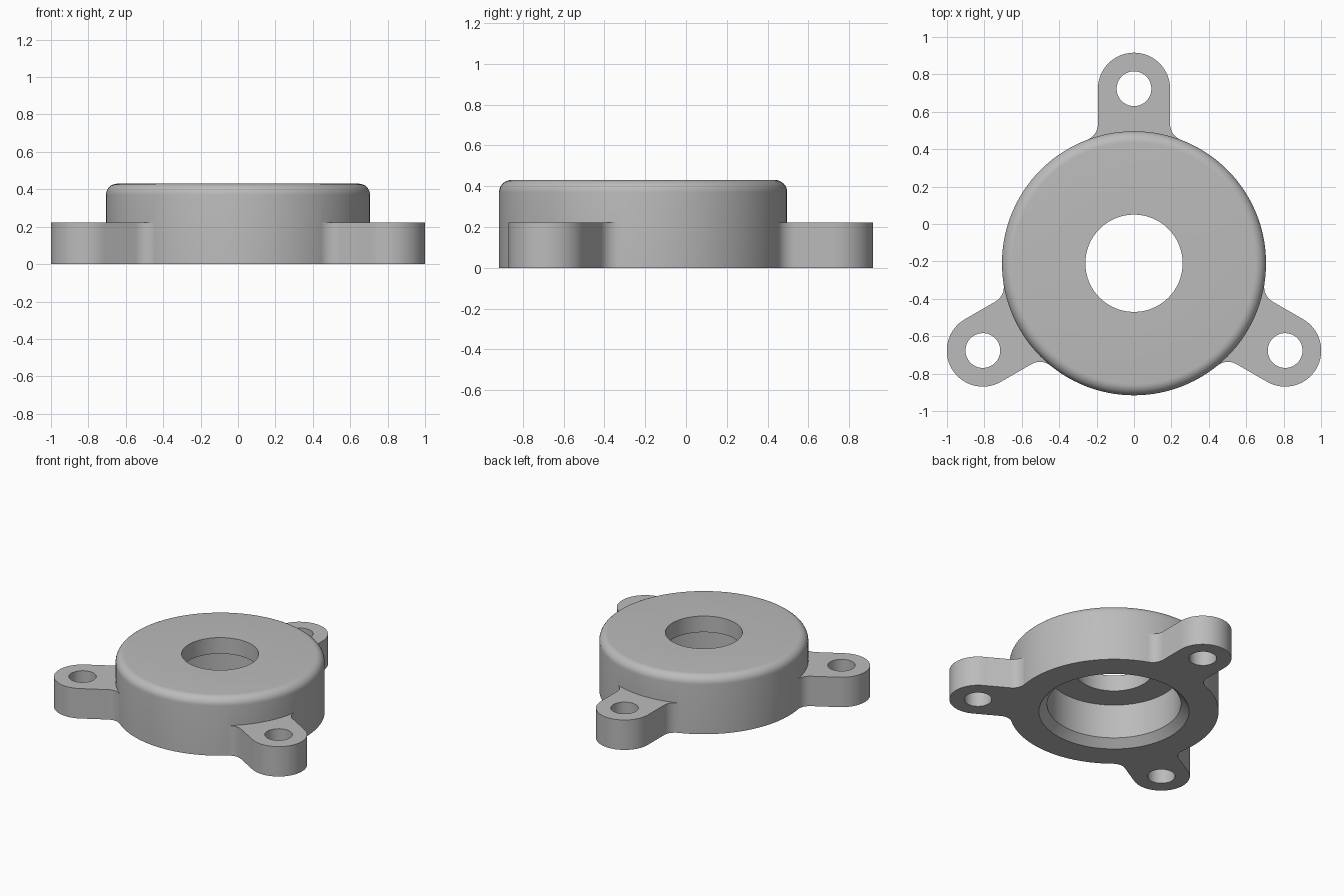
import bpy, bmesh, math
from mathutils import Matrix

CENTRE_Y = -0.21
BODY_R, BODY_H, ROUND = 0.706, 0.43, 0.06
LUG_H, LUG_W, LUG_DIST, BLEND, HOLE_R = 0.223, 0.193, 0.933, 0.09, 0.093

cube = bpy.data.objects.get("Cube")
if cube:
    bpy.data.objects.remove(cube, do_unlink=True)

grey = bpy.data.materials.new("plain grey")
grey.use_nodes = True
grey.diffuse_color = (0.5, 0.5, 0.5, 1)
grey.node_tree.nodes["Principled BSDF"].inputs["Base Color"].default_value = (0.5, 0.5, 0.5, 1)


def arc(cx, cy, r, start, end, steps):
    angles = [start + (end - start) * i / steps for i in range(steps + 1)]
    return [(cx + r * math.cos(a), cy + r * math.sin(a)) for a in angles]


def finish(name, bm):
    bmesh.ops.recalc_face_normals(bm, faces=bm.faces)
    mesh = bpy.data.meshes.new(name)
    bm.to_mesh(mesh)
    bm.free()
    mesh.materials.append(grey)
    obj = bpy.data.objects.new(name, mesh)
    bpy.context.collection.objects.link(obj)
    return obj


def lathe(name, profile, segments):
    bm = bmesh.new()
    rings = []
    for i in range(segments):
        a = 2 * math.pi * i / segments
        rings.append([bm.verts.new((r * math.cos(a), r * math.sin(a), z)) for r, z in profile])
    for i in range(segments):
        one, two = rings[i], rings[(i + 1) % segments]
        for j in range(len(profile)):
            k = (j + 1) % len(profile)
            bm.faces.new((one[j], two[j], two[k], one[k]))
    return finish(name, bm)


def prism(name, outline, bottom, top, turn):
    bm = bmesh.new()
    face = bm.faces.new([bm.verts.new((x, y, bottom)) for x, y in outline])
    made = bmesh.ops.extrude_face_region(bm, geom=[face])["geom"]
    for v in made:
        if isinstance(v, bmesh.types.BMVert):
            v.co.z = top
    bm.transform(Matrix.Rotation(turn, 4, "Z"))
    return finish(name, bm)


def combine(target, tool, operation):
    mod = target.modifiers.new(operation.lower(), "BOOLEAN")
    mod.operation, mod.solver, mod.object = operation, "EXACT", tool
    bpy.context.view_layer.objects.active = target
    bpy.ops.object.modifier_apply(modifier=mod.name)
    bpy.data.objects.remove(tool, do_unlink=True)


# Round body: rounded top rim, centre hole, stepped and chamfered bore below
profile = [(0.507, 0), (BODY_R, 0)]
profile += arc(BODY_R - ROUND, BODY_H - ROUND, ROUND, 0, math.pi / 2, 8)
profile += [(0.26, BODY_H), (0.26, 0.31), (0.452, 0.31), (0.452, 0.055)]
housing = lathe("flanged_housing", profile, 120)

# Lug outline: blended into the body on each side, round at the end
cx = LUG_W + BLEND
cy = math.sqrt((BODY_R + BLEND) ** 2 - cx ** 2)
blend = arc(cx, cy, BLEND, math.atan2(-cy, -cx), -math.pi, 10)
side = [(blend[0][0] * 0.85, blend[0][1] * 0.85)] + blend
outline = side + arc(0, LUG_DIST, LUG_W, 0, math.pi, 32)
outline += [(-x, y) for x, y in reversed(side)]
hole = arc(0, LUG_DIST, HOLE_R, 0, 2 * math.pi, 40)[:-1]

# Three lugs with bolt holes, joined to the body
for i in range(3):
    turn = i * 2 * math.pi / 3
    lug = prism("mounting_lug", outline, 0, LUG_H, turn)
    combine(lug, prism("bolt_hole", hole, -0.1, LUG_H + 0.1, turn), "DIFFERENCE")
    combine(housing, lug, "UNION")

housing.data.transform(Matrix.Translation((0, CENTRE_Y, 0)))
bpy.ops.object.select_all(action="DESELECT")
housing.select_set(True)
bpy.context.view_layer.objects.active = housing
bpy.ops.object.shade_smooth_by_angle(angle=math.radians(30))
